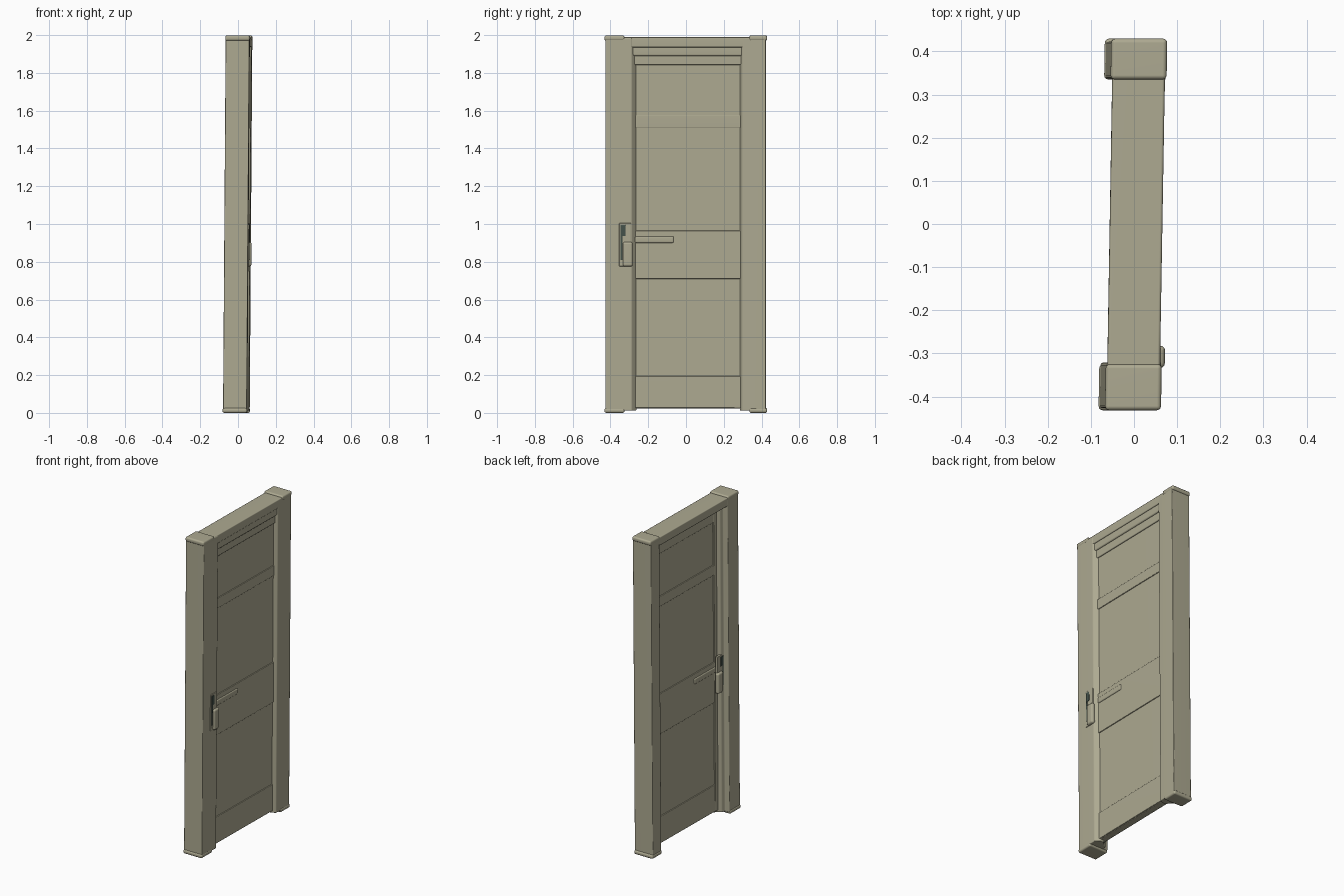
import bpy, bmesh, math
from mathutils import Vector

if "Cube" in bpy.data.objects:
    bpy.data.objects.remove(bpy.data.objects["Cube"])


def material(name, rgb):
    m = bpy.data.materials.new(name)
    m.diffuse_color = (*rgb, 1)
    m.use_nodes = True
    m.node_tree.nodes["Principled BSDF"].inputs["Base Color"].default_value = m.diffuse_color
    return m


PAINT = material("khaki paint", (0.42, 0.40, 0.285))
DARK = material("dark keyhole", (0.06, 0.085, 0.07))


def lean(v):
    # the whole door leans and twists very slightly
    return Vector((v.x + 0.007 * (v.z - 1) + 0.017 * v.y, v.y, v.z))


def prism(name, outline, z0, z1, bevel=0.006, mat=PAINT, segments=2):
    """Extrude an x/y outline from z0 to z1 with rounded edges."""
    bm = bmesh.new()
    bottom = [bm.verts.new((x, y, z0)) for x, y in outline]
    face = bm.faces.new(bottom)
    ext = bmesh.ops.extrude_face_region(bm, geom=[face])
    for g in ext["geom"]:
        if isinstance(g, bmesh.types.BMVert):
            g.co.z = z1
    bmesh.ops.recalc_face_normals(bm, faces=bm.faces[:])
    if bevel:
        bmesh.ops.bevel(bm, geom=bm.edges[:], offset=bevel, segments=segments,
                        profile=0.5, affect='EDGES', clamp_overlap=True)
    for v in bm.verts:
        v.co = lean(v.co)
    me = bpy.data.meshes.new(name)
    bm.to_mesh(me)
    bm.free()
    me.materials.append(mat)
    ob = bpy.data.objects.new(name, me)
    bpy.context.collection.objects.link(ob)
    bpy.context.view_layer.objects.active = ob
    ob.select_set(True)
    bpy.ops.object.shade_smooth_by_angle(angle=math.radians(50))
    ob.select_set(False)
    wn = ob.modifiers.new("weighted_normals", 'WEIGHTED_NORMAL')
    wn.keep_sharp = True
    return ob


def box(name, x0, x1, y0, y1, z0, z1, **kw):
    return prism(name, [(x0, y0), (x1, y0), (x1, y1), (x0, y1)], z0, z1, **kw)


# Frame posts: shallow step to the leaf on +x, deep rebate on -x
prism("lock_side_post", [(-0.065, -0.427), (0.061, -0.427), (0.061, -0.288),
                         (0.036, -0.262), (0.01, -0.262), (-0.006, -0.285),
                         (-0.03, -0.298), (-0.036, -0.32), (-0.065, -0.322)],
      0.012, 1.985, bevel=0.005)
prism("hinge_side_post", [(0.062, 0.423), (-0.065, 0.423), (-0.065, 0.338),
                          (-0.036, 0.335), (-0.006, 0.31), (0.01, 0.285),
                          (0.036, 0.285), (0.059, 0.298)],
      0.012, 1.985, bevel=0.005)

# Slightly flared post ends
for name, y0, y1 in (("lock_side", -0.432, -0.325), ("hinge_side", 0.335, 0.43)):
    box(name + "_foot", -0.068, 0.063, y0, y1, 0.0, 0.026, bevel=0.01, segments=3)
    box(name + "_cap", -0.067, 0.063, y0, y1, 1.97, 1.998, bevel=0.01, segments=3)

# Frame head, full depth at the top
box("frame_head", -0.063, 0.059, -0.424, 0.42, 1.935, 1.989, bevel=0.006)

# Thin door leaf set close to the +x side
box("door_leaf", -0.004, 0.037, -0.30, 0.315, 0.024, 1.96, bevel=0.004)

# Rails and stiles, barely raised on both faces; each side gives (inner x, face x)
for side, inner, s in (("right", 0.037, 1), ("left", -0.004, -1)):
    def raised(name, h, y0, y1, z0, z1, b=0.004, segments=2):
        a, c = sorted((inner - s * 0.014, inner + s * h))
        box(f"{name}_{side}", a, c, y0, y1, z0, z1, bevel=b, segments=segments)
    for name, z0, z1 in (("bottom_rail", 0.026, 0.195), ("lock_rail", 0.71, 0.965),
                         ("upper_rail", 1.51, 1.575)):
        raised(name, 0.005, -0.28, 0.29, z0, z1)
    raised("lever", 0.011, -0.27, -0.065, 0.9, 0.935, 0.007)
raised("top_rail", 0.005, -0.28, 0.30, 1.842, 1.95)
raised("lock_stile", 0.007, -0.31, -0.262, 0.026, 1.95)
raised("hinge_stile", 0.007, 0.28, 0.32, 0.026, 1.95)
# Top casing on the +x side slopes up to the frame head
box("top_casing", 0.02, 0.045, -0.29, 0.30, 1.842, 1.95, bevel=0.005)
box("top_casing_step", 0.02, 0.053, -0.30, 0.31, 1.89, 1.95, bevel=0.008)

# Handle plate, grip and keyhole on each side: surface x, direction, centre y
for side, d, s, yc in (("right", 0.061, 1, -0.322), ("left", -0.03, -1, -0.29)):
    def fitting(name, out, y0, y1, z0, z1, b, mat=PAINT):
        a, c = sorted((d - s * 0.012, d + s * out))
        box(f"{name}_{side}", a, c, yc + y0, yc + y1, z0, z1,
            bevel=b, mat=mat, segments=3)
    fitting("handle_plate", 0.004, -0.032, 0.032, 0.775, 1.005, 0.004)
    fitting("handle_grip", 0.017, -0.012, 0.04, 0.775, 0.905, 0.012)
    fitting("keyhole", 0.006, -0.026, 0.002, 0.935, 0.995, 0.003, DARK)
    fitting("slot", 0.006, -0.024, -0.015, 0.81, 0.94, 0.001, DARK)
